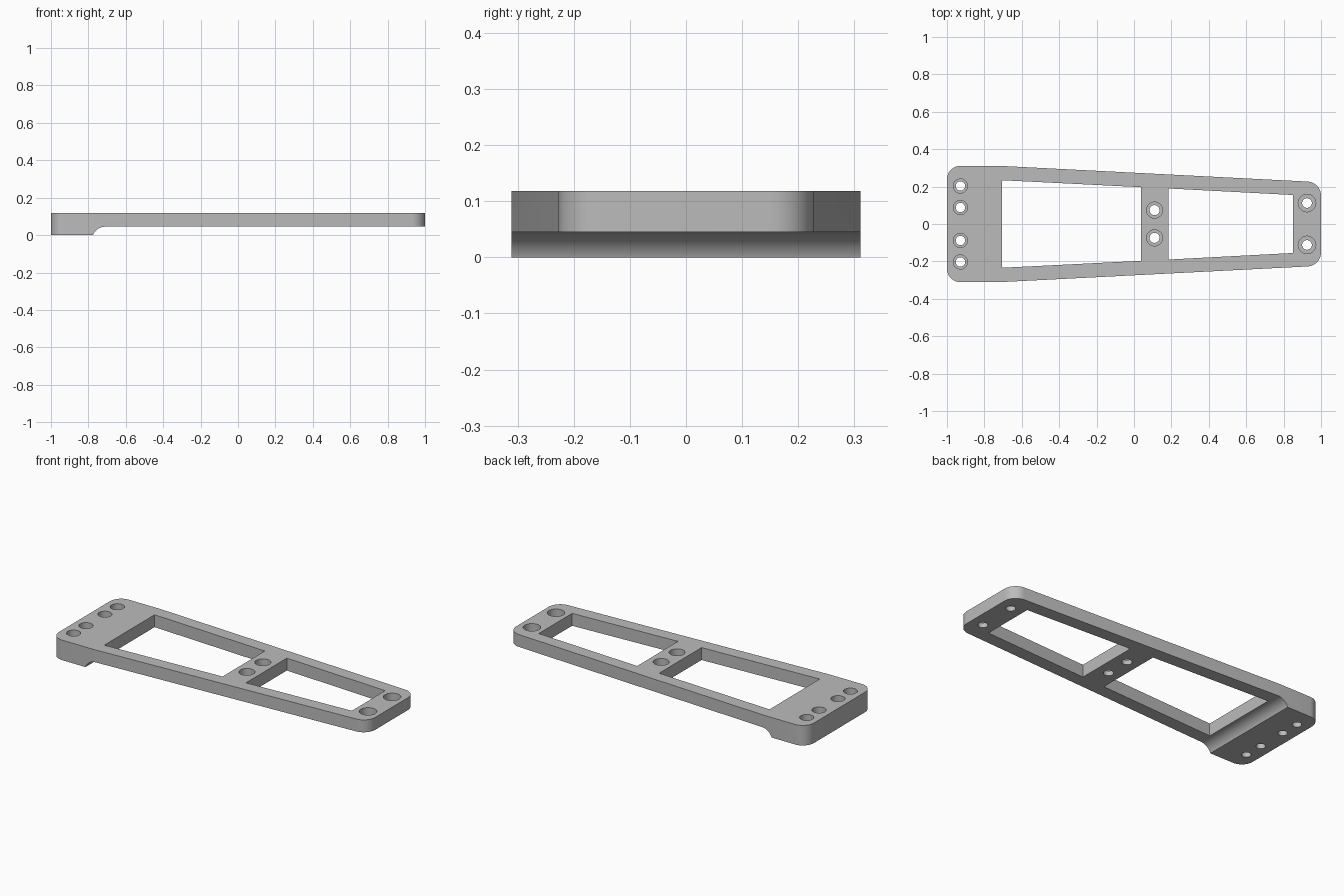
import bpy, bmesh
from math import sin, cos, pi, radians
from mathutils import Vector

cube = bpy.data.objects.get("Cube")
if cube:
    bpy.data.objects.remove(cube, do_unlink=True)

TOP = 0.118      # upper face of the plate
UNDER = 0.045    # underside of the thin frame

grey = bpy.data.materials.new("plain grey")
grey.use_nodes = True
colour = (0.5, 0.5, 0.5, 1)
grey.diffuse_color = colour
grey.node_tree.nodes["Principled BSDF"].inputs["Base Color"].default_value = colour


def arc(cx, cy, r, start, end, steps=10):
    angles = [radians(start + (end - start) * i / steps) for i in range(steps + 1)]
    return [(cx + r * cos(a), cy + r * sin(a)) for a in angles]


def prism(name, points, sweep):
    """Extrude a closed 3D polygon along a vector."""
    bm = bmesh.new()
    face = bm.faces.new([bm.verts.new(p) for p in points])
    new = bmesh.ops.extrude_face_region(bm, geom=[face])["geom"]
    moved = [v for v in new if isinstance(v, bmesh.types.BMVert)]
    bmesh.ops.translate(bm, verts=moved, vec=Vector(sweep))
    bmesh.ops.recalc_face_normals(bm, faces=bm.faces)
    mesh = bpy.data.meshes.new(name)
    bm.to_mesh(mesh)
    bm.free()
    mesh.materials.append(grey)
    obj = bpy.data.objects.new(name, mesh)
    bpy.context.collection.objects.link(obj)
    return obj


def flat(points, z):
    return [(x, y, z) for x, y in points]


# Tapered plate with rounded corners, outlined on one side and mirrored
side = arc(0.925, 0.152, 0.075, 0, 87) + [(-0.72, 0.311)] + arc(-0.928, 0.239, 0.072, 90, 180)
outline = side + [(x, -y) for x, y in reversed(side)]
# skip the coincident-free start: both ends of the half outline stay off the axis
plate = prism("bracket_plate", flat(outline, 0), (0, 0, TOP))
bpy.context.view_layer.objects.active = plate
plate.select_set(True)


def cut(cutter):
    cutter.hide_render = True
    mod = plate.modifiers.new("cut", 'BOOLEAN')
    mod.operation = 'DIFFERENCE'
    mod.solver = 'EXACT'
    mod.object = cutter
    bpy.ops.object.modifier_apply(modifier=mod.name)
    bpy.data.objects.remove(cutter, do_unlink=True)


# Relief under the frame, leaving the foot with a coved edge
cove = [(1.2, -0.2), (1.2, UNDER)] + arc(-0.71, UNDER - 0.07, 0.07, 90, 180, 12) + [(-0.78, -0.2)]
cut(prism("underside_relief", [(x, -0.5, z) for x, z in cove], (0, 1, 0)))

# Two tapered windows: start x, end x, half widths at each
for x0, x1, w0, w1 in [(-0.707, 0.037, 0.234, 0.197), (0.185, 0.85, 0.19, 0.155)]:
    window = [(x0, -w0), (x1, -w1), (x1, w1), (x0, w0)]
    cut(prism("window_cutter", flat(window, -0.1), (0, 0, 0.4)))

# Counterbored screw holes in mirrored pairs: x, y, head radius, bore radius, head depth
holes = [(-0.928, 0.203, 0.038, 0.025, 0.06), (-0.928, 0.088, 0.038, 0.025, 0.06),
         (0.11, 0.074, 0.043, 0.027, 0.045), (0.925, 0.112, 0.047, 0.026, 0.045)]
for x, y, head, bore, depth in holes:
    for s in (1, -1):
        for r, z in ((bore, -0.1), (head, TOP - depth)):
            ring = arc(x, s * y, r, 0, 360, 32)[:-1]
            cut(prism("hole_cutter", flat(ring, z), (0, 0, 0.4)))

bpy.ops.object.shade_smooth_by_angle(angle=radians(30))
